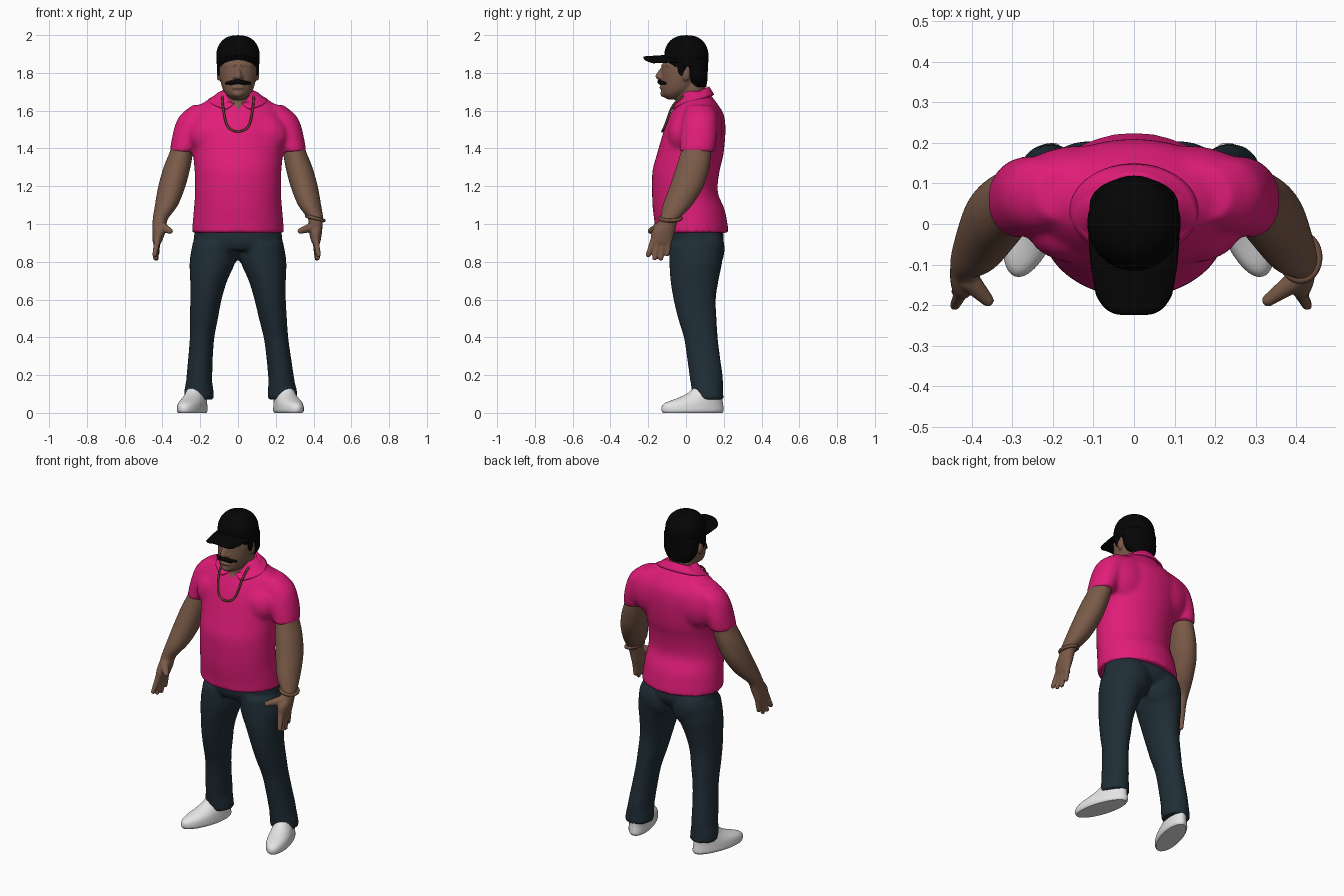
import bpy, bmesh
from math import sin, cos, pi, radians
from mathutils import Matrix, Vector

cube = bpy.data.objects.get("Cube")
if cube:
    bpy.data.objects.remove(cube)


def material(name, color, rough=0.8):
    m = bpy.data.materials.new(name)
    m.use_nodes = True
    m.diffuse_color = (*color, 1)
    shader = m.node_tree.nodes["Principled BSDF"]
    shader.inputs["Base Color"].default_value = (*color, 1)
    shader.inputs["Roughness"].default_value = rough
    return m


PINK = material("pink cloth", (0.75, 0.012, 0.19))
DENIM = material("dark denim", (0.014, 0.027, 0.037))
SKIN = material("brown skin", (0.195, 0.103, 0.065))
BLACK = material("black", (0.0015, 0.0015, 0.0015))
WHITE = material("white leather", (0.78, 0.78, 0.78))
BRONZE = material("dark bronze", (0.12, 0.055, 0.03))
TAN = material("tan band", (0.17, 0.085, 0.052))


def spline(p, i, t):
    """Catmull-Rom value between ring i and ring i + 1."""
    a, b, c, d = (p[max(0, min(len(p) - 1, i + k))] for k in (-1, 0, 1, 2))
    return [y + t / 2 * (z - x + t * (2 * x - 5 * y + 4 * z - w + t * (3 * (y - z) + w - x)))
            for x, y, z, w in zip(a, b, c, d)]


def loft(bm, rings, side=1, sides=40, steps=4):
    """Closed skin over level oval rings given as z, centre x, centre y, radius x, radius y."""
    dense = [spline(rings, i, k / steps) for i in range(len(rings) - 1) for k in range(steps)]
    loops = []
    for z, cx, cy, rx, ry in dense + [rings[-1]]:
        angles = [2 * pi * k / sides for k in range(sides)]
        loops.append([bm.verts.new((side * (cx + rx * cos(a)), cy + ry * sin(a), z)) for a in angles])
    for lo, hi in zip(loops, loops[1:]):
        for k in range(sides):
            n = (k + 1) % sides
            bm.faces.new((lo[k], lo[n], hi[n], hi[k]))
    bm.faces.new(loops[0])
    bm.faces.new(loops[-1])


def ball(bm, center, radii):
    m = Matrix.Translation(center) @ Matrix.Diagonal((*radii, 1))
    bmesh.ops.create_uvsphere(bm, u_segments=28, v_segments=16, radius=1, matrix=m)


def beads(bm, a, b, r0, r1, side=1, count=8):
    """Row of overlapping balls that fuses into a tapered capsule."""
    for k in range(count):
        t = k / (count - 1)
        p = Vector(a).lerp(Vector(b), t)
        p.x *= side
        ball(bm, p, [r0 + (r1 - r0) * t] * 3)


def finish(name, bm, mat, voxel=None, smooth=5, solid=None):
    bmesh.ops.recalc_face_normals(bm, faces=bm.faces)
    mesh = bpy.data.meshes.new(name)
    bm.to_mesh(mesh)
    bm.free()
    mesh.materials.append(mat)
    for f in mesh.polygons:
        f.use_smooth = True
    ob = bpy.data.objects.new(name, mesh)
    bpy.context.collection.objects.link(ob)
    if voxel:
        fuse = ob.modifiers.new("fuse", "REMESH")
        fuse.mode = "VOXEL"
        fuse.voxel_size = voxel
        fuse.use_smooth_shade = True
        relax = ob.modifiers.new("relax", "SMOOTH")
        relax.iterations = smooth
    if solid:
        s = ob.modifiers.new("thickness", "SOLIDIFY")
        s.thickness = solid
        s.offset = 0
    return ob


def cord(name, points, radius, mat, cyclic=False):
    cu = bpy.data.curves.new(name, "CURVE")
    cu.dimensions = "3D"
    cu.bevel_depth = radius
    cu.bevel_resolution = 2
    sp = cu.splines.new("NURBS")
    sp.points.add(len(points) - 1)
    for p, co in zip(sp.points, points):
        p.co = (*co, 1)
    sp.use_cyclic_u = cyclic
    sp.use_endpoint_u = not cyclic
    cu.materials.append(mat)
    bpy.context.collection.objects.link(bpy.data.objects.new(name, cu))


def sheet(name, func, mat, nu, nv, solid):
    """Open grid surface from a function of u and v in 0..1."""
    bm = bmesh.new()
    g = [[bm.verts.new(func(i / nu, j / nv)) for j in range(nv + 1)] for i in range(nu + 1)]
    for i in range(nu):
        for j in range(nv):
            bm.faces.new((g[i][j], g[i + 1][j], g[i + 1][j + 1], g[i][j + 1]))
    finish(name, bm, mat, solid=solid)


# Shirt: torso, sleeves, chest and shoulder blades fused together
bm = bmesh.new()
loft(bm, [(.953, 0, .031, .244, .196), (1, 0, .027, .241, .193), (1.08, 0, .014, .234, .19),
          (1.17, 0, -.006, .228, .174), (1.28, 0, 0, .23, .178), (1.36, 0, .02, .238, .177),
          (1.45, 0, .038, .25, .169), (1.52, 0, .05, .257, .159), (1.58, 0, .058, .24, .142),
          (1.63, 0, .057, .2, .114), (1.67, 0, .053, .14, .088), (1.705, 0, .045, .098, .072)])
for s in (1, -1):
    loft(bm, [(1.38, .294, .058, .069, .092), (1.46, .272, .067, .077, .098), (1.53, .245, .071, .086, .095),
              (1.58, .22, .075, .083, .087), (1.63, .18, .072, .06, .063)], s)
    ball(bm, (s * .13, -.02, 1.47), (.13, .077, .11))
    ball(bm, (s * .13, .115, 1.5), (.15, .078, .14))
finish("shirt", bm, PINK, .011, 10)

# Turned-down collar, open at the front with pointed tips
def collar(u, v):
    gap = 12 + 12 * v
    t = radians(gap + (360 - 2 * gap) * u)
    c = cos(t)
    tip = .018 * v * max(0, c) ** 4
    return ((.09 + .066 * v) * sin(t), .033 - (.085 + .026 * v) * c, 1.68 - .03 * v - (.045 - .013 * v) * c - tip)

sheet("collar", collar, PINK, 48, 4, .012)

# Jeans: hips, seat and both legs fused together; the left foot stands wider
STANCE = {1: .06, -1: 0}
bm = bmesh.new()
loft(bm, [(.86, 0, .05, .225, .125), (.91, 0, .053, .235, .147), (1, 0, .05, .225, .14)])
for s in (1, -1):
    leg = [(.07, .207, .118, .079, .082), (.12, .207, .113, .077, .083), (.16, .206, .11, .07, .086),
           (.2, .204, .106, .068, .088), (.3, .198, .092, .065, .088), (.4, .19, .078, .065, .09),
           (.5, .18, .06, .074, .102), (.6, .17, .046, .083, .112), (.7, .155, .045, .098, .127),
           (.8, .135, .052, .121, .14), (.9, .122, .057, .118, .142)]
    loft(bm, [(z, x + STANCE[s] * max(0, .58 - z), *rest) for z, x, *rest in leg], s)
    ball(bm, (s * .11, .105, .87), (.12, .1, .13))
finish("jeans", bm, DENIM, .011)

# Shoes, toes turned out
for s, label in ((1, "left"), (-1, "right")):
    bm = bmesh.new()
    loft(bm, [(0, 0, 0, .06, .163), (.012, 0, 0, .067, .171), (.035, 0, 0, .066, .169),
              (.055, 0, .01, .063, .156), (.08, 0, .043, .057, .121), (.105, 0, .068, .051, .093),
              (.14, 0, .085, .044, .07)])
    place = Matrix.Translation((s * (.242 + STANCE[s] * .42), .035, 0))
    bmesh.ops.transform(bm, matrix=place @ Matrix.Rotation(s * radians(17), 4, "Z"), verts=bm.verts)
    ob = finish(label + "_shoe", bm, WHITE)
    ob.data.polygons.foreach_set("use_smooth", [abs(f.normal.z) < .99 for f in ob.data.polygons])

# Arms with palm, fingers and thumb; the left hand is turned further inwards
for s, label, inward in ((1, "left", .015), (-1, "right", 0)):
    bm = bmesh.new()
    loft(bm, [(1.46, .28, .065, .055, .07), (1.38, .3, .053, .062, .08), (1.3, .323, .035, .071, .088),
              (1.2, .35, .004, .072, .09), (1.1, .379, -.045, .061, .078), (1.03, .41, -.085, .041, .052),
              (1, .415 - inward / 3, -.1, .037, .051), (.96, .418 - inward / 2, -.12, .035, .061),
              (.91, .427 - inward, -.13, .025, .058), (.89, .43 - inward, -.132, .016, .052)], s)
    for k, tip in enumerate((.837, .82, .818, .842)):
        y = -.172 + .027 * k
        beads(bm, (.427 - inward, y, .915), (.441 - .004 * k - inward, y * 1.25 + .015, tip), .0175, .0135, s)
    beads(bm, (.405 - inward / 2, -.14, .985), (.36 - 2 * inward, -.188, .963), .027, .016, s)
    finish(label + "_arm", bm, SKIN, .0065, 3)

# Head and neck
bm = bmesh.new()
loft(bm, [(1.66, 0, -.07, .03, .03), (1.685, 0, -.058, .062, .068), (1.72, 0, -.037, .083, .096),
          (1.78, 0, -.02, .097, .112), (1.84, 0, -.008, .101, .117), (1.9, 0, 0, .09, .1)])
loft(bm, [(1.59, 0, .0, .025, .076), (1.62, 0, .015, .05, .08), (1.66, 0, .027, .075, .08),
          (1.76, 0, .03, .077, .07)])
beads(bm, (0, -.124, 1.82), (0, -.143, 1.782), .012, .019)
for s in (1, -1):
    ball(bm, (s * .101, .0, 1.79), (.012, .02, .033))
    ball(bm, (s * .018, -.133, 1.775), (.012, .014, .011))
    beads(bm, (.015, -.124, 1.84), (.07, -.09, 1.84), .009, .009, s)
ball(bm, (0, -.128, 1.722), (.032, .014, .008))
ball(bm, (0, -.112, 1.69), (.032, .025, .02))
finish("head", bm, SKIN, .006, 3)

# Moustache
bm = bmesh.new()
for s in (1, -1):
    beads(bm, (0, -.141, 1.754), (.035, -.134, 1.748), .012, .012, s)
    beads(bm, (.035, -.134, 1.748), (.064, -.109, 1.745), .012, .007, s)
finish("moustache", bm, BLACK, .004, 2)

# Hair and sideburns
bm = bmesh.new()
loft(bm, [(1.725, 0, .062, .07, .045), (1.76, 0, .055, .097, .058), (1.8, 0, .05, .108, .065),
          (1.87, 0, .04, .11, .076)])
for s in (1, -1):
    ball(bm, (s * .1, -.022, 1.83), (.011, .022, .045))
finish("hair", bm, BLACK)

# Cap crown with button, and curved brim
bm = bmesh.new()
dome = [(1.835, 0, .004, .111, .113), (1.86, 0, .002, .114, .116)]
for k in range(8):
    a = k * pi / 15
    dome.append((1.89 + .109 * sin(a), 0, .002, .115 * cos(a) ** .8, .117 * cos(a) ** .8))
loft(bm, dome)
ball(bm, (0, .002, 1.996), (.01, .01, .004))
finish("cap_crown", bm, BLACK)


def brim(u, v):
    w = 2 * u - 1
    back = -.1 * (1 - w * w) ** .5
    front = -.224 + .05 * w ** 4
    return (.109 * w * (1 - .18 * v * v), back + (front - back) * v, 1.89 - .028 * w * w - .008 * v)

sheet("cap_brim", brim, BLACK, 24, 8, .011)

# Neck chain resting on the chest, and wrist band
half = [(.08, .03, 1.69), (.085, -.035, 1.67), (.08, -.076, 1.625), (.072, -.093, 1.57),
        (.06, -.113, 1.515), (.026, -.126, 1.489)]
cord("neck_chain", half + [(-x, y, z) for x, y, z in reversed(half)], .006, BRONZE)
ring = [2 * pi * k / 12 for k in range(12)]
cord("left_wrist_band", [(.409 + .047 * cos(a), -.082 + .058 * sin(a), 1.03 - .012 * cos(a)) for a in ring],
     .01, TAN, True)
